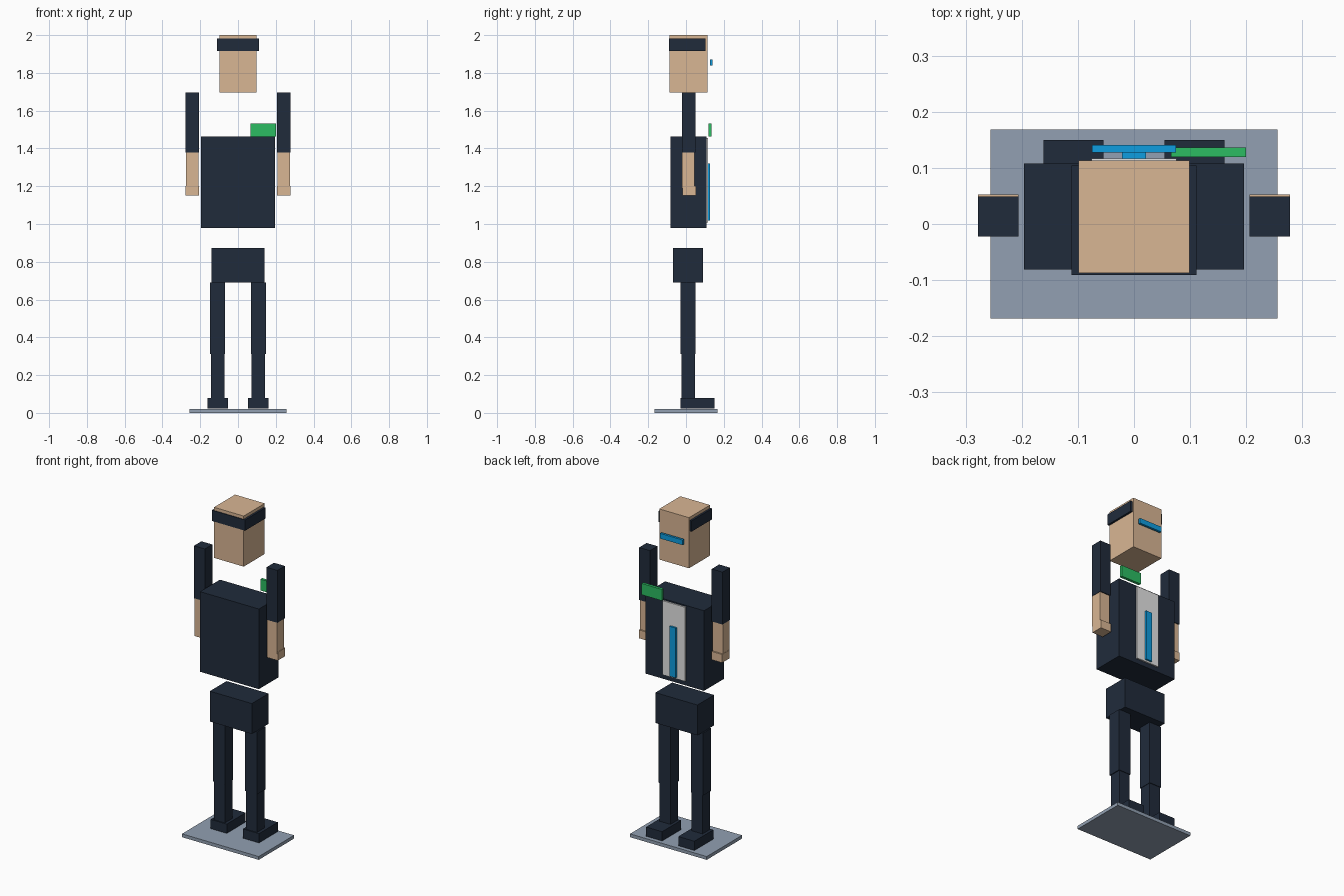
import bpy
import bmesh

if "Cube" in bpy.data.objects:
    bpy.data.objects.remove(bpy.data.objects["Cube"])


def linear(c):
    c /= 255
    return c / 12.92 if c <= 0.04045 else ((c + 0.055) / 1.055) ** 2.4


def material(name, r, g, b):
    m = bpy.data.materials.new(name)
    m.diffuse_color = (linear(r), linear(g), linear(b), 1)
    m.use_nodes = True
    m.node_tree.nodes["Principled BSDF"].inputs["Base Color"].default_value = m.diffuse_color
    return m


NAVY = material("navy cloth", 32, 43, 59)
SKIN = material("skin", 217, 182, 148)
BLUE = material("bright blue", 14, 157, 224)
GREEN = material("green", 44, 188, 98)
WHITE = material("shirt white", 228, 228, 228)
SLATE = material("slate base", 146, 160, 178)


def box(name, mat, x, y, z):
    """Flat-faced box from (min, max) pairs on each axis."""
    bm = bmesh.new()
    bmesh.ops.create_cube(bm, size=1)
    for v in bm.verts:
        v.co = [r[0] if c < 0 else r[1] for c, r in zip(v.co, (x, y, z))]
    mesh = bpy.data.meshes.new(name)
    bm.to_mesh(mesh)
    bm.free()
    mesh.materials.append(mat)
    ob = bpy.data.objects.new(name, mesh)
    bpy.context.collection.objects.link(ob)
    return ob


def pair(name, mat, x, y, z):
    """Matching boxes on both sides of the body."""
    box("right_" + name, mat, x, y, z)
    box("left_" + name, mat, (-x[1], -x[0]), y, z)


# Stand
box("base_plate", SLATE, (-0.256, 0.256), (-0.168, 0.168), (0, 0.02))

# Legs
pair("shoe", NAVY, (0.054, 0.161), (-0.03, 0.15), (0.024, 0.08))
pair("lower_leg", NAVY, (0.071, 0.143), (-0.024, 0.047), (0.08, 0.313))
pair("upper_leg", NAVY, (0.068, 0.148), (-0.029, 0.051), (0.313, 0.69))
box("pelvis", NAVY, (-0.14, 0.14), (-0.068, 0.091), (0.69, 0.873))

# Torso with shirt panel, tie and badge
box("torso", NAVY, (-0.196, 0.196), (-0.081, 0.108), (0.98, 1.463))
box("shirt_panel", WHITE, (-0.076, 0.076), (0.106, 0.117), (1.008, 1.455))
box("tie", BLUE, (-0.021, 0.021), (0.114, 0.128), (1.018, 1.319))
box("badge", GREEN, (0.066, 0.2), (0.119, 0.136), (1.464, 1.532))

# Arms
pair("upper_arm", NAVY, (0.206, 0.278), (-0.022, 0.049), (1.379, 1.695))
pair("forearm", SKIN, (0.208, 0.276), (-0.022, 0.044), (1.19, 1.379))
pair("hand", SKIN, (0.206, 0.278), (-0.018, 0.053), (1.15, 1.2))

# Head with band and visor
box("head", SKIN, (-0.099, 0.099), (-0.087, 0.113), (1.695, 2))
box("head_band", NAVY, (-0.111, 0.111), (-0.091, 0.104), (1.916, 1.981))
box("visor", BLUE, (-0.075, 0.075), (0.127, 0.141), (1.839, 1.87))
